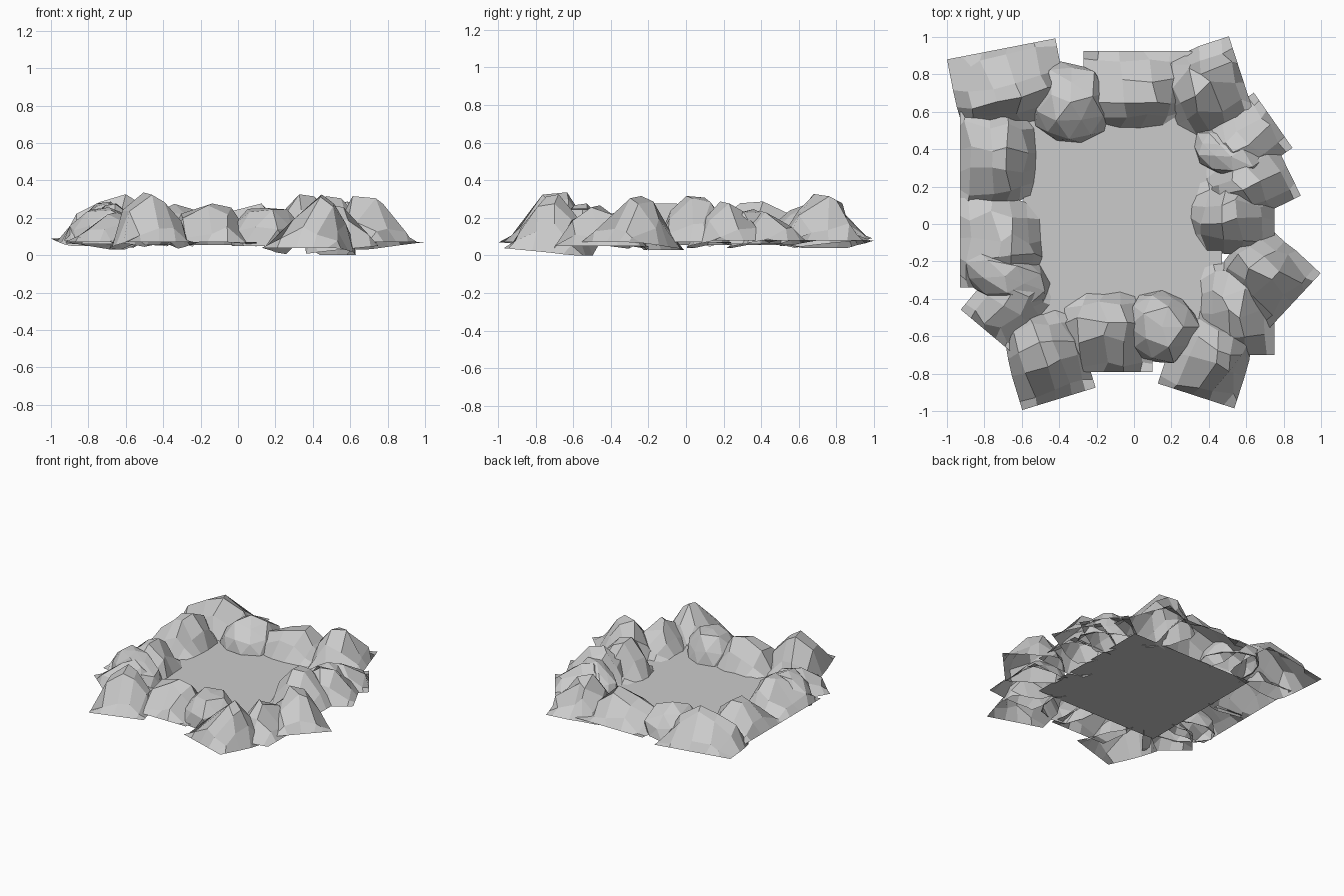
import bpy, bmesh, math, random
from mathutils import Vector, noise

if "Cube" in bpy.data.objects:
    bpy.data.objects.remove(bpy.data.objects["Cube"])

random.seed(4)


def finish(bm, name):
    # Rims resting on the pool floor stay just above it
    for v in bm.verts:
        if abs(v.co.x + 0.06) < 0.53 and abs(v.co.y - 0.04) < 0.53:
            v.co.z = max(v.co.z, 0.055)
    bmesh.ops.recalc_face_normals(bm, faces=bm.faces)
    me = bpy.data.meshes.new(name)
    bm.to_mesh(me)
    bm.free()
    ob = bpy.data.objects.new(name, me)
    bpy.context.collection.objects.link(ob)
    return ob


def hill(name, cx, cy, hw, hd, turn, base, peak, px=0.0, py=-0.1, tilt=0.02):
    """Open faceted mound: local +y is the square outer skirt, -y the steep rounded inner side."""
    cols = [-1, -0.72, -0.35, 0.1, 0.6, 1]
    rows = [-1, -0.7, -0.25, 0.2, 0.8, 1]
    n = len(cols)
    a = math.radians(turn)
    bm = bmesh.new()
    grid = []
    for v in rows:
        row = []
        for u in cols:
            edge = max(abs(u), abs(v)) == 1
            r = min(1, max(abs(u), abs(v), 0.92 * math.hypot(u, v)))
            f = 0 if edge else max(0.06, 1.08 - r ** (1.7 if v < 0 else 1.25))
            x, y = u, v
            if v < 0:                                   # round off the inner corners
                x = u * math.sqrt(1 - 0.28 * v * v)
                y = v * math.sqrt(1 - 0.28 * u * u)
            k = 1 - max(abs(u), abs(v))
            x += px * k
            y += py * k
            j = 0.05 if edge else 0.12
            if not (v > 0 and edge):
                x += random.uniform(-j, j)
                y += random.uniform(-j, j)
            x, y = x * hw, y * hd
            z = base + (peak - base) * min(f, 1) + tilt * v * (1 - min(f, 1))
            if 0 < f < 0.9:
                z += random.uniform(-0.025, 0.025)
            row.append(bm.verts.new((cx + x * math.cos(a) - y * math.sin(a),
                                     cy + x * math.sin(a) + y * math.cos(a), max(z, 0))))
        grid.append(row)
    for i in range(n - 1):
        for k in range(n - 1):
            bm.faces.new((grid[i][k], grid[i][k + 1], grid[i + 1][k + 1], grid[i + 1][k]))
    return finish(bm, name)


def boulder(name, cx, cy, rx, ry, turn, base, peak):
    """Rounder craggy rock, open underneath."""
    a = math.radians(turn)
    bm = bmesh.new()
    bmesh.ops.create_icosphere(bm, subdivisions=2, radius=1)
    bmesh.ops.bisect_plane(bm, geom=bm.verts[:] + bm.edges[:] + bm.faces[:],
                           plane_co=(0, 0, -0.1), plane_no=(0, 0, 1), clear_inner=True)
    for v in bm.verts:
        p = v.co.copy()
        s = 1 + 0.25 * noise.noise(p * 1.9 + Vector((cx, cy, 3)) * 5)
        x, y = p.x * s * rx, p.y * s * ry
        z = base + max(0.0, p.z) ** 1.25 * (peak - base) * min(s, 1.1)
        v.co = (cx + x * math.cos(a) - y * math.sin(a),
                cy + x * math.sin(a) + y * math.cos(a), z)
    return finish(bm, name)


# Flat pool floor inside the ring
bm = bmesh.new()
bmesh.ops.create_grid(bm, x_segments=4, y_segments=4, size=0.53)
bmesh.ops.translate(bm, verts=bm.verts, vec=(-0.06, 0.04, 0.055))
finish(bm, "pool_floor")

# Mounds: centre x, y, half width, half depth, turn, base z, peak z, peak shift
for i, h in enumerate([
    (-0.67, 0.73, 0.295, 0.21, 11, 0.07, 0.33),         # back left corner
    (0.02, 0.72, 0.29, 0.205, 0, 0.06, 0.28, 0.2),      # back middle
    (0.38, 0.715, 0.235, 0.21, -72, 0.06, 0.33, -0.2),  # back right corner
    (0.58, 0.44, 0.18, 0.20, -55, 0.06, 0.24),          # right upper
    (0.62, 0.23, 0.19, 0.21, -64, 0.06, 0.29),
    (0.53, 0.04, 0.20, 0.22, -90, 0.05, 0.32),          # right middle
    (0.70, -0.26, 0.20, 0.22, -133, 0.05, 0.32),        # right lower
    (0.55, -0.45, 0.25, 0.20, -90, 0.03, 0.27),
    (0.40, -0.71, 0.215, 0.22, -198, 0.02, 0.33, -0.3), # front right corner
    (-0.14, -0.58, 0.24, 0.21, 180, 0.05, 0.28),        # front middle
    (-0.47, -0.71, 0.205, 0.235, -163, 0.05, 0.34),     # front left corner
    (-0.66, -0.42, 0.18, 0.20, 140, 0.05, 0.23),        # left lower
    (-0.71, -0.10, 0.24, 0.22, 90, 0.06, 0.28),         # left middle
    (-0.73, 0.37, 0.26, 0.20, 90, 0.06, 0.29),          # left upper
]):
    hill(f"mound_{i + 1}", *h)

# Craggy boulders between the mounds
for i, b in enumerate([
    (-0.34, 0.65, 0.21, 0.22, 15, 0.06, 0.26),
    (0.15, -0.55, 0.20, 0.20, 0, 0.05, 0.27),
    (-0.69, -0.28, 0.25, 0.15, -20, 0.06, 0.27),
    (0.52, 0.36, 0.22, 0.12, -25, 0.06, 0.25),
]):
    boulder(f"boulder_{i + 1}", *b)
